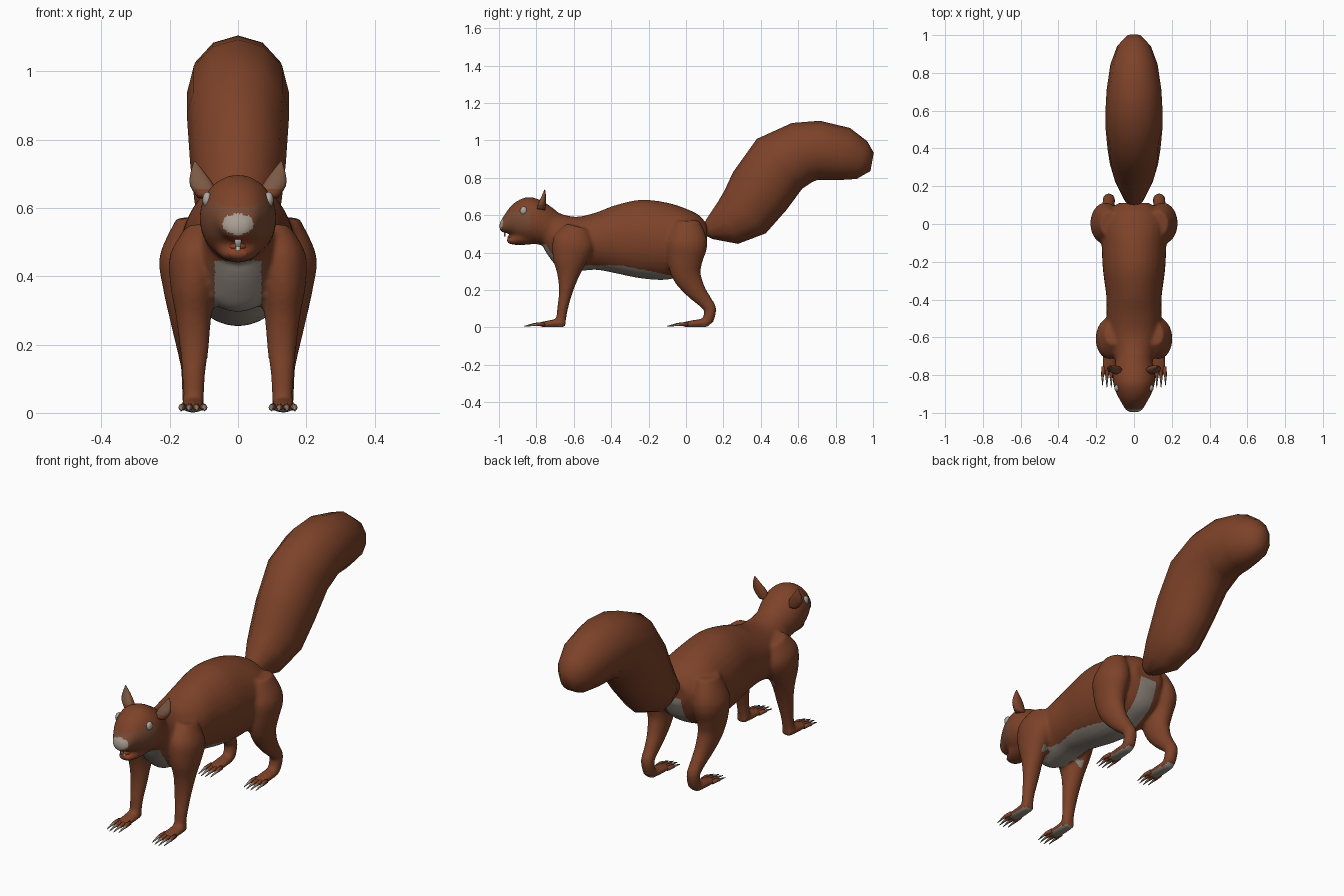
import bpy, bmesh, math
from mathutils import Vector

if "Cube" in bpy.data.objects:
    bpy.data.objects.remove(bpy.data.objects["Cube"])

def material(name, rgb):
    m = bpy.data.materials.new(name)
    m.diffuse_color = (*rgb, 1)
    m.use_nodes = True
    m.node_tree.nodes["Principled BSDF"].inputs["Base Color"].default_value = m.diffuse_color
    return m

FUR = material("russet_fur", (0.205, 0.055, 0.022))
CHEEK = material("cheek_fur", (0.19, 0.068, 0.034))
BELLY = material("grey_belly", (0.30, 0.26, 0.22))
CLAW = material("grey_claw", (0.27, 0.23, 0.19))
EYE = material("pale_eye", (0.42, 0.38, 0.34))
NOSE = material("pale_nose", (0.40, 0.34, 0.29))
MOUTH = material("mouth_red", (0.28, 0.05, 0.02))
TOOTH = material("tooth", (0.50, 0.46, 0.40))
EAR = material("inner_ear", (0.20, 0.10, 0.06))

def refine(rings, n):
    """Catmull-Rom interpolation of the ring table."""
    out = []
    for i in range(len(rings) - 1):
        p = [rings[max(0, min(len(rings) - 1, i + k))] for k in (-1, 0, 1, 2)]
        for j in range(n):
            t = j / n
            out.append([0.5 * (2*b + (c - a)*t + (2*a - 5*b + 4*c - d)*t*t
                        + (3*b - a - 3*c + d)*t**3) for a, b, c, d in zip(*p)])
    return out + [list(rings[-1])]

def loft(name, rings, mats, sides=16, axis=None, steps=1):
    """Elliptical rings (x, y, z, half width, half depth) skinned into a tube."""
    if steps > 1:
        rings = refine(rings, steps)
    bm, X, loops = bmesh.new(), Vector((1, 0, 0)), []
    pts = [Vector(r[:3]) for r in rings]
    for i, r in enumerate(rings):
        t = Vector(axis) if axis else pts[min(i + 1, len(pts) - 1)] - pts[max(i - 1, 0)]
        n = t.cross(X).normalized()
        loops.append([bm.verts.new(pts[i] + X * r[3] * math.sin(a) + n * r[4] * math.cos(a))
                      for a in (2 * math.pi * k / sides for k in range(sides))])
    for a, b in zip(loops, loops[1:]):
        for k in range(sides):
            bm.faces.new((a[k], a[(k+1) % sides], b[(k+1) % sides], b[k]))
    bm.faces.new(loops[0])
    bm.faces.new(loops[-1])
    return finish(name, bm, mats)

def finish(name, bm, mats):
    bmesh.ops.recalc_face_normals(bm, faces=bm.faces)
    me = bpy.data.meshes.new(name)
    bm.to_mesh(me)
    bm.free()
    for m in mats:
        me.materials.append(m)
    me.shade_smooth()
    ob = bpy.data.objects.new(name, me)
    bpy.context.collection.objects.link(ob)
    return ob

def ellipsoid(name, loc, rad, mat):
    bm = bmesh.new()
    bmesh.ops.create_uvsphere(bm, u_segments=16, v_segments=10, radius=1)
    for v in bm.verts:
        v.co = Vector(loc) + Vector([c * r for c, r in zip(v.co, rad)])
    return finish(name, bm, [mat])

def profile(table):
    """(y, top, bottom, half width) to loft rings."""
    return [(0, y, (a + b) / 2, w, (a - b) / 2) for y, a, b, w in table]

def paint(ob, rule):
    for p in ob.data.polygons:
        p.material_index = rule(p.center, p.normal)

# Torso, head and jaw volumes
parts = [
    loft("torso", profile([
        (.112, .55, .43, .08), (.07, .60, .34, .14), (0, .635, .29, .175),
        (-.1, .667, .255, .172), (-.24, .683, .262, .165), (-.38, .653, .29, .147),
        (-.48, .615, .308, .145), (-.58, .592, .30, .14), (-.66, .605, .30, .12),
        (-.72, .635, .36, .10), (-.76, .655, .42, .09)]), [FUR], 32, (0, 1, 0), 4),
    loft("head", profile([
        (-.997, .56, .52, .025), (-.98, .587, .508, .047), (-.94, .645, .498, .07),
        (-.90, .678, .47, .092), (-.85, .697, .45, .109), (-.80, .69, .445, .112),
        (-.75, .665, .43, .102), (-.70, .63, .39, .09)]), [FUR], 32, (0, 1, 0), 4),
    loft("jaw", profile([
        (-.958, .478, .454, .025), (-.93, .487, .443, .043), (-.88, .53, .44, .065),
        (-.82, .53, .445, .07)]), [FUR], 24, (0, 1, 0), 3)]

# Leg and foot volumes, both sides
FRONT = [(.115, -.58, .54, .04, .06), (.125, -.60, .46, .075, .11), (.13, -.62, .37, .068, .095),
         (.13, -.63, .28, .052, .06), (.128, -.643, .19, .043, .037), (.13, -.66, .10, .033, .029),
         (.13, -.67, .03, .031, .027)]
HIND = [(.13, .0, .57, .05, .07), (.15, .005, .46, .08, .11), (.152, -.005, .36, .067, .095),
        (.147, .005, .28, .054, .078), (.14, .05, .20, .042, .055), (.135, .10, .14, .034, .039),
        (.133, .13, .095, .033, .033), (.131, .115, .03, .032, .03)]
PAW = [(-.645, .022, .028, .02), (-.68, .023, .034, .023), (-.74, .019, .037, .018), (-.785, .015, .036, .012)]
for s in (-1, 1):
    for name, leg, dy, back in (("front", FRONT, 0, 0), ("hind", HIND, .765, .02)):
        parts.append(loft(name + "_leg", [(s * r[0], *r[1:]) for r in leg], [FUR], 20, None, 4))
        parts.append(loft(name + "_foot", [(s * .132, y + dy, z, w, h) for y, z, w, h in PAW],
                          [FUR], 16, (0, 1, 0), 3))

# Blend the volumes into one smooth body
bpy.ops.object.select_all(action='DESELECT')
for p in parts:
    p.select_set(True)
body = parts[0]
bpy.context.view_layer.objects.active = body
bpy.ops.object.join()
body.name = "body"
rm = body.modifiers.new("blend", 'REMESH')
rm.mode, rm.voxel_size, rm.use_smooth_shade = 'VOXEL', .009, True
sm = body.modifiers.new("soften", 'SMOOTH')
sm.factor, sm.iterations = .5, 8
for m in ("blend", "soften"):
    bpy.ops.object.modifier_apply(modifier=m)
me = body.data
me.materials.clear()
for m in (FUR, CHEEK, BELLY, NOSE, MOUTH):
    me.materials.append(m)
me.shade_smooth()

def body_colour(c, n):
    x = abs(c.x)
    if c.y < -.965 and .522 < c.z < .583 and (x / .046)**2 + ((c.z - .553) / .03)**2 < 1:
        return 3                                     # nose
    if c.y < -.90 and x < .036 and .466 < c.z < .515 and abs(n.z) > .45:
        return 4                                     # mouth lining
    if c.y < -.83 and .52 < c.z < .60 + .25 * x:
        return 1                                     # cheeks
    if c.z < .02 and n.z < -.6:
        return 2                                     # soles
    if -.56 < c.y < -.08 and n.z < -.05:             # belly
        line = .332 if c.y < -.35 else .332 - .2 * (c.y + .35)
        if c.z < line and x < .13:
            return 2
    if c.z > .24 and n.z < .3:
        if -.78 < c.y < -.55 and c.z < .445:         # chest
            return 2 if x < .068 else 1 if x < .088 and n.y < -.2 else 0
        if c.y > -.09 and c.z < .46 and x < .05:     # under the tail
            return 2
    return 0
paint(body, body_colour)

# Bushy tail, coarse rings
loft("tail", [(0, .10, .52, .03, .03), (0, .125, .525, .05, .055), (0, .225, .56, .10, .125),
              (0, .315, .615, .127, .158), (0, .395, .73, .14, .175), (0, .50, .875, .15, .18),
              (0, .62, .935, .15, .167), (0, .71, .947, .145, .158), (0, .845, .927, .125, .143),
              (0, .94, .895, .09, .105), (0, .995, .885, .04, .05)], [FUR], 12)

# Ears, eyes, toes with claws
for s in (-1, 1):
    ear = loft("ear", [(s * .088, -.775, .63, .03, .022), (s * .105, -.768, .665, .036, .02),
                       (s * .117, -.76, .70, .023, .012), (s * .127, -.755, .737, .002, .002)],
               [FUR, EAR], 14, None, 3)
    paint(ear, lambda c, n: int(n.y < -.55 and c.z > .655))
    ellipsoid("eye", (s * .09, -.868, .624), (.014, .019, .023), EYE)
    for dy in (0, .765):
        for k in range(4):
            x, f = s * (.132 + (k - 1.5) * .019), s * (k - 1.5) * .004
            tip = .012 * (k in (0, 3))
            toe = loft("toe", [(x, dy - .755, .018, .011, .011), (x + f/2, dy - .79, .017, .0105, .010),
                               (x + f, dy - .815 + tip, .015, .008, .008),
                               (x + f, dy - .825 + tip, .014, .006, .006),
                               (x + f, dy - .866 + tip, .006, .0015, .002)], [FUR, CLAW], 8)
            paint(toe, lambda c, n: int(c.y < dy - .812 + tip))

# Mouth filling and teeth
ellipsoid("tongue", (0, -.915, .487), (.030, .036, .016), MOUTH)
for z0, z1, y, w in ((.525, .487, -.967, .011), (.462, .487, -.948, .008)):
    loft("tooth", [(0, y, z0, w, .006), (0, y - .002, z1, w * .8, .003)], [TOOTH], 8)
